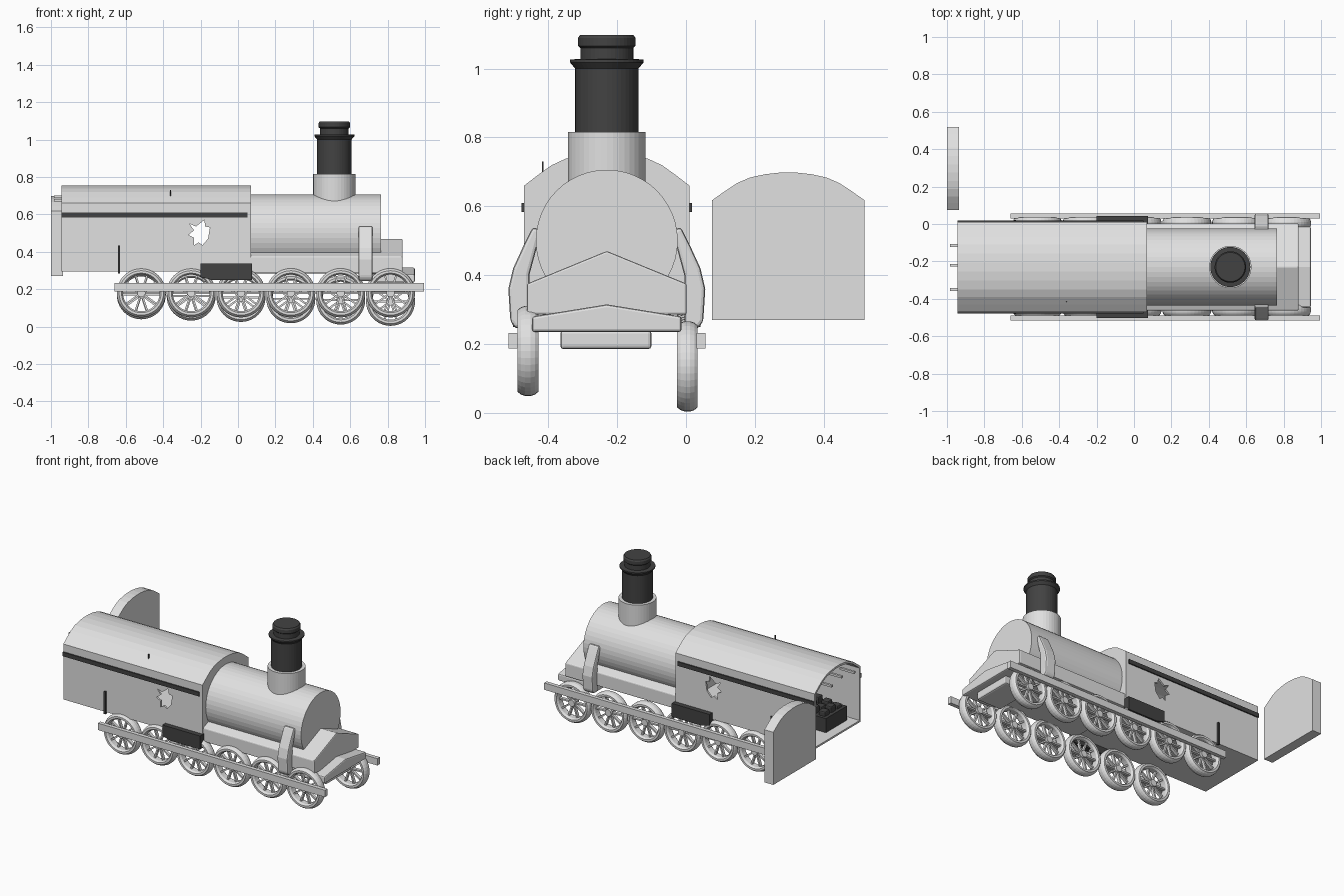
import bpy, bmesh, math
from mathutils import Matrix, Vector

if "Cube" in bpy.data.objects:
    bpy.data.objects.remove(bpy.data.objects["Cube"], do_unlink=True)

MID = -0.23  # y of the engine's centre line


def material(name, value):
    m = bpy.data.materials.new(name)
    m.use_nodes = True
    m.diffuse_color = (value, value, value, 1)
    m.node_tree.nodes["Principled BSDF"].inputs["Base Color"].default_value = (value, value, value, 1)
    return m


GREY = material("light grey", 0.75)
BLACK = material("soot black", 0.055)


def finish(name, bm, mat, bevel=0):
    bmesh.ops.recalc_face_normals(bm, faces=bm.faces)
    mesh = bpy.data.meshes.new(name)
    bm.to_mesh(mesh)
    bm.free()
    mesh.materials.append(mat)
    ob = bpy.data.objects.new(name, mesh)
    bpy.context.collection.objects.link(ob)
    if bevel:
        mod = ob.modifiers.new("soft edge", "BEVEL")
        mod.width, mod.segments = bevel, 2
    return ob


def prism(name, pts, lo, hi, mat, axis="x", bevel=0):
    """Extrude an outline: (y, z) points along x, or (x, z) points along y."""
    bm = bmesh.new()
    place = (lambda p, d: (d, p[0], p[1])) if axis == "x" else (lambda p, d: (p[0], d, p[1]))
    face = bm.faces.new([bm.verts.new(place(p, lo)) for p in pts])
    ext = bmesh.ops.extrude_face_region(bm, geom=[face])
    moved = [v for v in ext["geom"] if isinstance(v, bmesh.types.BMVert)]
    bmesh.ops.translate(bm, verts=moved, vec=Vector(place((0, 0), hi - lo)))
    return finish(name, bm, mat, bevel)


def box(name, x, y, z, mat, bevel=0):
    return prism(name, [(y[0], z[0]), (y[1], z[0]), (y[1], z[1]), (y[0], z[1])], *x, mat, bevel=bevel)


def spin(bm, profile, steps, closed=False):
    """Turn (radius, height) points around z."""
    verts = [bm.verts.new((r, 0, h)) for r, h in profile]
    pairs = list(zip(verts, verts[1:] + verts[:1])) if closed else list(zip(verts, verts[1:]))
    edges = [bm.edges.new(p) for p in pairs]
    bmesh.ops.spin(bm, geom=verts + edges, cent=(0, 0, 0), axis=(0, 0, 1),
                   angle=math.tau, steps=steps, use_duplicate=False)
    bmesh.ops.remove_doubles(bm, verts=bm.verts, dist=1e-5)


def turned(name, profile, mat, loc, steps=40, rot=None):
    bm = bmesh.new()
    spin(bm, profile, steps)
    if rot:
        bm.transform(rot)
    ob = finish(name, bm, mat)
    ob.location = loc
    return ob


def arched(centre, half, bottom, eave, peak):
    """House outline with a curved roof."""
    rise = peak - eave
    right = [(1, 0), (0.83, 0.33), (0.67, 0.62), (0.5, 0.82), (0.3, 0.94), (0.1, 1)]
    top = [(centre + s * half, eave + t * rise) for s, t in right]
    top += [(2 * centre - y, z) for y, z in reversed(top)]
    return [(centre - half, bottom), (centre + half, bottom)] + top


def gabled(half, bottom, eave, ridge):
    return [(MID - half, bottom), (MID + half, bottom), (MID + half, eave), (MID, ridge), (MID - half, eave)]


def cut(ob, cutter):
    mod = ob.modifiers.new("cut", "BOOLEAN")
    mod.object, mod.operation, mod.solver = cutter, "DIFFERENCE", "EXACT"
    bpy.context.view_layer.update()
    mesh = bpy.data.meshes.new_from_object(ob.evaluated_get(bpy.context.evaluated_depsgraph_get()))
    ob.modifiers.clear()
    ob.data = mesh
    bpy.data.objects.remove(cutter, do_unlink=True)


# Hollow cab, open at the rear, with a ragged opening through both walls
cab = prism("cab_shell", arched(MID, 0.24, 0.295, 0.66, 0.755), -0.945, 0.07, GREY)
cut(cab, prism("cab_hollow", arched(MID, 0.228, 0.307, 0.652, 0.742), -1.1, 0.055, GREY))
opening = [(-0.26, 0.55), (-0.225, 0.535), (-0.18, 0.57), (-0.175, 0.535), (-0.15, 0.53), (-0.16, 0.47),
           (-0.19, 0.435), (-0.21, 0.45), (-0.235, 0.435), (-0.235, 0.475), (-0.265, 0.49), (-0.235, 0.515)]
cut(cab, prism("opening_cutter", opening, -0.6, 0.2, GREY, "y"))

# Detached rear door
prism("rear_door", arched(0.297, 0.222, 0.27, 0.617, 0.698), -1.0, -0.935, GREY)

# Pegs at the rear of the cab and a small roof pin
for y, z in [(-0.115, 0.675), (-0.22, 0.695), (-0.35, 0.675)]:
    box("rear_peg", (-0.985, -0.88), (y - 0.007, y + 0.007), (z - 0.007, z + 0.007), GREY)
box("roof_pin", (-0.363, -0.357), (-0.418, -0.414), (0.69, 0.73), BLACK)

# Coal bunker and coal inside the cab
box("coal_bunker", (-0.88, -0.66), (-0.42, -0.2), (0.307, 0.40), BLACK)
for i in range(3):
    for j in range(3):
        x, y = -0.86 + i * 0.07, -0.40 + j * 0.065
        top = 0.42 + 0.01 * ((i + 2 * j) % 3)
        box("coal_lump", (x, x + 0.05), (y, y + 0.05), (0.39, top), BLACK, 0.008)

# Boiler and gabled running base
turn_x = Matrix.Rotation(math.pi / 2, 4, "Y")
turned("boiler", [(0, 0), (0.206, 0), (0.206, 0.70), (0, 0.70)], GREY, (0.065, MID, 0.50), 48, turn_x)
prism("running_base", gabled(0.232, 0.285, 0.375, 0.47), 0.06, 0.88, GREY, bevel=0.006)
prism("front_apron", gabled(0.217, 0.235, 0.28, 0.315), 0.70, 0.945, GREY, bevel=0.008)
box("under_box", (0.72, 0.90), (-0.365, -0.10), (0.185, 0.24), GREY, 0.01)

# Chimney
turned("chimney_base", [(0, 0.62), (0.113, 0.62), (0.113, 0.816), (0, 0.816)], GREY, (0.515, MID, 0))
turned("chimney_stack", [(0, 0.81), (0.092, 0.81), (0.092, 1.0), (0.107, 1.018), (0.107, 1.026),
                         (0.077, 1.028), (0.077, 1.06), (0.084, 1.066), (0.084, 1.088),
                         (0.078, 1.097), (0, 1.097)], BLACK, (0.515, MID, 0))

# Wheel mesh: rounded rim, hub and spokes, with the axle along y
bm = bmesh.new()
half_rim = [(0.098, 0.018), (0.106, 0.03), (0.119, 0.03), (0.127, 0.02), (0.131, 0.008)]
spin(bm, half_rim + [(r, -h) for r, h in reversed(half_rim)], 40, closed=True)
bmesh.ops.create_cone(bm, cap_ends=True, segments=16, radius1=0.022, radius2=0.022, depth=0.05)
for k in range(10):
    spoke = Matrix.Rotation(math.tau * k / 10, 4, "Z") @ Matrix.Translation((0.06, 0, 0))
    bmesh.ops.create_cube(bm, size=1, matrix=spoke @ Matrix.Diagonal((0.09, 0.01, 0.02, 1)))
bm.transform(Matrix.Rotation(math.pi / 2, 4, "X"))
pattern = finish("wheel", bm, GREY)

# Two rows of six wheels; the far row sags towards the front
for i in range(6):
    x = -0.517 + i * 0.2665
    for y, z in [(-0.459, 0.18), (0.004, 0.17 - 0.007 * i)]:
        wheel = pattern if (i == 0 and y < 0) else bpy.data.objects.new("wheel", pattern.data)
        if wheel is not pattern:
            bpy.context.collection.objects.link(wheel)
        wheel.location = (x, y, z)

# Fittings repeated on both sides
plate = [(-0.2, 0.265), (-0.14, 0.25), (0.075, 0.25), (0.075, 0.338), (-0.2, 0.338)]
strap = [(0.19, 0.53), (0.215, 0.54), (0.24, 0.49), (0.272, 0.42), (0.286, 0.36),
         (0.28, 0.265), (0.265, 0.245), (0.225, 0.245), (0.225, 0.4)]
for side, label in [(-1, "right"), (1, "left")]:
    def span(a, b):
        return sorted((MID + side * a, MID + side * b))
    box(label + "_coupling_rod", (-0.66, 0.995), span(0.26, 0.286), (0.187, 0.232), GREY)
    box(label + "_stripe", (-0.945, 0.05), span(0.236, 0.248), (0.583, 0.61), BLACK)
    box(label + "_handle_bar", (-0.642, -0.63), span(0.236, 0.252), (0.285, 0.433), BLACK)
    prism(label + "_step_plate", plate, *span(0.23, 0.272), BLACK, "y")
    prism(label + "_steam_pipe", [(MID + side * y, z) for y, z in strap], 0.645, 0.72, GREY, bevel=0.01)
